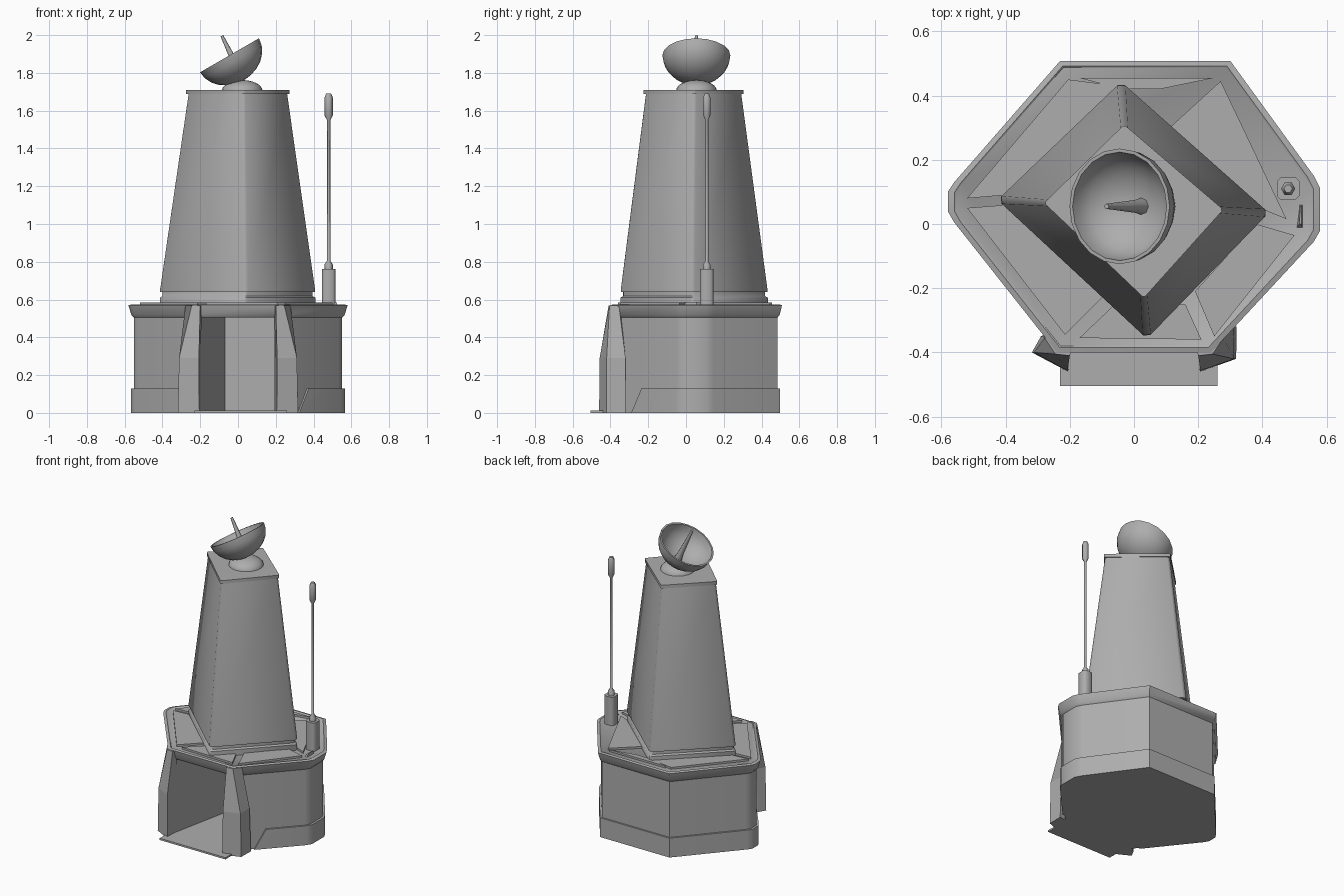
import bpy, bmesh, math
from mathutils import Matrix

if "Cube" in bpy.data.objects:
    bpy.data.objects.remove(bpy.data.objects["Cube"])

CY = 0.05
GREY = bpy.data.materials.new("grey_paint")
GREY.diffuse_color = (0.42, 0.42, 0.42, 1.0)
GREY.use_nodes = True
GREY.node_tree.nodes["Principled BSDF"].inputs["Base Color"].default_value = GREY.diffuse_color


def loft(name, rings, matrix=None, smooth=None):
    """Skin a stack of (outline, z) rings and close both ends."""
    bm = bmesh.new()
    rows = [[bm.verts.new((x, y, z)) for x, y in pts] for pts, z in rings]
    n = len(rows[0])
    for a, b in zip(rows, rows[1:]):
        for i in range(n):
            j = (i + 1) % n
            bm.faces.new((a[i], a[j], b[j], b[i]))
    bm.faces.new(rows[0][::-1])
    bm.faces.new(rows[-1])
    bmesh.ops.recalc_face_normals(bm, faces=bm.faces)
    if matrix:
        bm.transform(matrix)
    me = bpy.data.meshes.new(name)
    bm.to_mesh(me)
    bm.free()
    me.materials.append(GREY)
    ob = bpy.data.objects.new(name, me)
    bpy.context.collection.objects.link(ob)
    if smooth:
        bpy.ops.object.select_all(action='DESELECT')
        ob.select_set(True)
        bpy.context.view_layer.objects.active = ob
        bpy.ops.object.shade_smooth_by_angle(angle=math.radians(smooth))
    return ob


def prism(name, pts, z0, z1, smooth=None):
    return loft(name, [(pts, z0), (pts, z1)], None, smooth)


def scaled(pts, f):
    return [(x * f, CY + (y - CY) * f) for x, y in pts]


def circle(r, n, cx=0.0, cy=0.0):
    return [(cx + r * math.cos(math.tau * i / n),
             cy + r * math.sin(math.tau * i / n)) for i in range(n)]


def chamfer(pts, c):
    out = []
    for i, (x, y) in enumerate(pts):
        for px, py in (pts[i - 1], pts[(i + 1) % len(pts)]):
            d = math.hypot(px - x, py - y)
            out.append((x + (px - x) * c / d, y + (py - y) * c / d))
    return out


# Hexagonal building outline, counter-clockwise from the front right
OUT = [(0.24, -0.40), (0.56, -0.055), (0.58, -0.02), (0.58, 0.11), (0.56, 0.15),
       (0.30, 0.508), (-0.23, 0.508), (-0.56, 0.13), (-0.58, 0.10),
       (-0.58, 0.04), (-0.56, 0.005), (-0.24, -0.40)]
NOTCH = [(-0.20, -0.378), (-0.07, 0.25), (0.19, 0.25), (0.20, -0.378)]

# Building body with the front entrance recess
prism("building_body", scaled(OUT, 0.95) + NOTCH, 0.0, 0.52, 40)
prism("entrance_floor", [(-0.23, -0.505), (0.26, -0.505), (0.26, -0.38)]
      + NOTCH[::-1] + [(-0.23, -0.38)], 0.0, 0.012)

# Flared roof edge and roof deck
loft("roof_rim", [(scaled(OUT, f), z) for f, z in
                  ((0.95, 0.505), (0.975, 0.52), (1.0, 0.57), (0.965, 0.575), (0.955, 0.571))],
     None, 40)


# Skirt around the foot, open at the entrance, with a slanted right end
def skirt_ring(right_end, left_end):
    path = [right_end] + scaled(OUT, 0.975)[1:-1] + [left_end]
    return path + scaled(path, 0.94)[::-1]


loft("foot_skirt", [(skirt_ring((0.325, -0.29), (-0.30, -0.305)), 0.0),
                    (skirt_ring((0.375, -0.236), (-0.30, -0.305)), 0.13)], None, 40)

# Entrance pillars, the left one turned slightly more outward
for name, side, fy, by, bx in (("right_pillar", 1, -0.42, -0.32, 0.32),
                               ("left_pillar", -1, -0.40, -0.35, 0.29)):
    low = [(0.205, -0.46), (0.318, fy), (bx, by), (0.25, -0.33), (0.20, -0.37)]
    mid = [(0.207, -0.457), (0.312, fy), (bx - 0.01, by), (0.25, -0.33), (0.20, -0.37)]
    top = [(0.20, -0.41), (0.245, -0.405), (0.278, -0.355), (0.25, -0.35), (0.19, -0.38)]
    loft(name, [([(side * x, y) for x, y in p], z)
                for p, z in ((low, 0.0), (mid, 0.29), (top, 0.568))])

# Raised roof panels
PANELS = {
    "back_left": [(-0.52, 0.08), (-0.40, 0.09), (-0.05, 0.43), (-0.205, 0.45)],
    "front_left": [(-0.52, 0.05), (-0.215, -0.345), (-0.09, -0.22), (-0.39, 0.06)],
    "back_right": [(0.27, 0.445), (0.10, 0.29), (0.39, 0.05), (0.475, 0.015)],
    "front_right": [(0.25, -0.35), (0.50, -0.035), (0.38, 0.0), (0.19, -0.21)],
    "back": [(0.25, 0.455), (-0.17, 0.455), (-0.04, 0.42), (0.08, 0.42)],
    "front": [(-0.17, -0.355), (0.21, -0.36), (0.16, -0.25), (-0.06, -0.25)],
}
for name, pts in PANELS.items():
    prism("roof_panel_" + name, pts, 0.565, 0.584)

# Tapered tower on a stepped plinth, with cap slab
DIAMOND = [(0.42, 0.035), (-0.04, 0.443), (-0.425, 0.075), (0.04, -0.357)]
TIP = [(0.27, 0.045), (-0.03, 0.302), (-0.272, 0.065), (0.03, -0.222)]
loft("tower_plinth", [(chamfer(scaled(DIAMOND, f), 0.015), z) for f, z in
                      ((1.0, 0.565), (1.0, 0.61), (0.965, 0.618), (0.965, 0.655))], None, 50)
loft("tower", [(chamfer(DIAMOND, 0.018), 0.64), (chamfer(DIAMOND, 0.018), 0.655),
               (chamfer(TIP, 0.015), 1.69)], None, 50)
prism("tower_cap", chamfer(scaled(TIP, 1.03), 0.007), 1.688, 1.71, 50)

# Low dome under the dish
loft("dish_dome", [(circle(0.108 * math.cos(a), 20, 0.022, 0.055), 1.705 + 0.057 * math.sin(a))
                   for a in [math.radians(d) for d in (0, 15, 30, 45, 60, 75, 88)]],
     None, 40)

# Tilted bowl dish with its feed spike
tilt = Matrix.Translation((-0.045, 0.055, 1.893)) @ Matrix.Rotation(math.radians(-30), 4, 'Y')
steps = [math.radians(d) for d in (2, 15, 30, 45, 60, 75, 90)]
bowl = [(0.18 * math.sin(t), -0.152 * math.cos(t)) for t in steps]
inner = [(0.169 * math.sin(t), -0.138 * math.cos(t)) for t in reversed(steps)]
loft("dish_bowl", [(circle(r, 20), z) for r, z in bowl + inner], tilt, 40)
lean = Matrix.Translation((0.025, 0.055, 1.77)) @ Matrix.Rotation(math.radians(-26), 4, 'Y')
loft("dish_feed", [(circle(0.027, 8), 0.0), (circle(0.020, 8), 0.05),
                   (circle(0.008, 8), 0.252)], lean, 50)

# Whip antenna on the right corner
AX, AY = 0.48, 0.11
SQ = [(AX + 0.035, AY + 0.035), (AX - 0.035, AY + 0.035),
      (AX - 0.035, AY - 0.035), (AX + 0.035, AY - 0.035)]
prism("antenna_box", chamfer(SQ, 0.012), 0.565, 0.762, 50)
loft("antenna_mast", [(circle(r, 6, AX, AY), z) for r, z in
                      ((0.022, 0.755), (0.022, 0.785), (0.009, 0.805), (0.009, 1.55),
                       (0.022, 1.575), (0.022, 1.67), (0.013, 1.69))], None, 65)

# Sloped brace beside the antenna
loft("antenna_brace", [([(0.505, -0.015), (0.525, -0.015), (0.525, 0.06), (0.515, 0.06)], 0.565),
                       ([(0.515, 0.0), (0.522, 0.0), (0.522, 0.055), (0.518, 0.055)], 0.588)])
